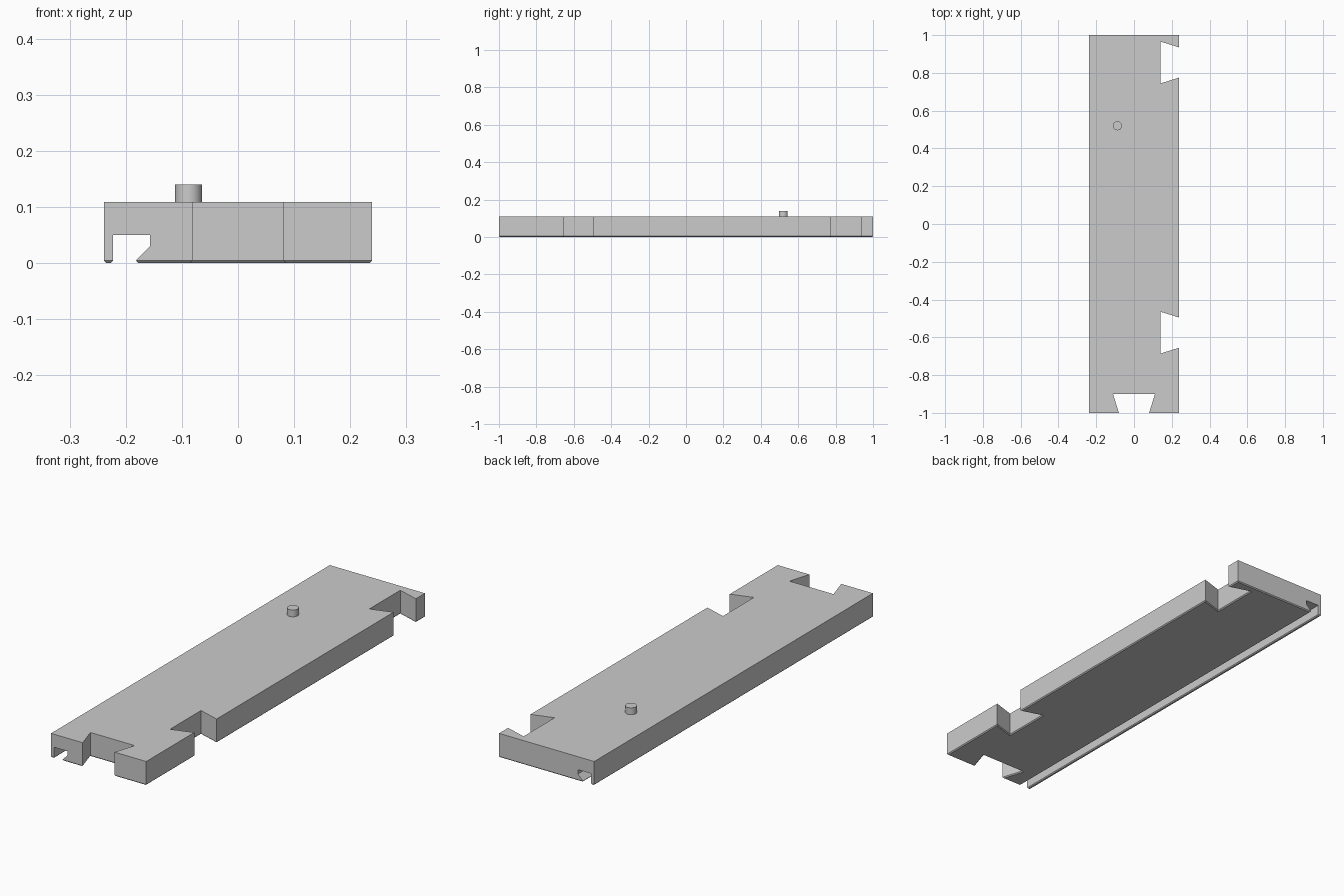
import bpy, bmesh, math
from mathutils import Vector

cube = bpy.data.objects.get("Cube")
if cube:
    bpy.data.objects.remove(cube, do_unlink=True)

W, L, H, CHAMFER = 0.239, 1.0, 0.109, 0.0045

grey = bpy.data.materials.new("light_grey")
grey.use_nodes = True
colour = (0.6, 0.6, 0.6, 1)
grey.diffuse_color = colour
grey.node_tree.nodes["Principled BSDF"].inputs["Base Color"].default_value = colour


def prism(name, points, offset, chamfer=0):
    """Extrude a flat outline along offset, optionally chamfering its base."""
    bm = bmesh.new()
    base = bm.faces.new([bm.verts.new(p) for p in points])
    out = bmesh.ops.extrude_face_region(bm, geom=[base], use_keep_orig=True)
    top = [v for v in out["geom"] if isinstance(v, bmesh.types.BMVert)]
    bmesh.ops.translate(bm, verts=top, vec=Vector(offset))
    bmesh.ops.recalc_face_normals(bm, faces=bm.faces)
    if chamfer:
        edges = [e for e in bm.edges if all(v.co.z < 1e-5 for v in e.verts)]
        bmesh.ops.bevel(bm, geom=edges, offset=chamfer, segments=1,
                        affect='EDGES', profile=0.5)
    mesh = bpy.data.meshes.new(name)
    bm.to_mesh(mesh)
    bm.free()
    mesh.materials.append(grey)
    obj = bpy.data.objects.new(name, mesh)
    bpy.context.collection.objects.link(obj)
    return obj


def dovetail(y):
    """Dovetail notch in the long side, from front to back."""
    return [(W, y - 0.08), (W - 0.1, y - 0.111), (W - 0.1, y + 0.111), (W, y + 0.08)]


# Plate outline with one end notch and two side notches
outline = [(-W, -L), (-0.08, -L), (-0.111, -L + 0.1), (0.111, -L + 0.1),
           (0.08, -L), (W, -L)]
outline += dovetail(-0.575) + dovetail(0.855) + [(W, L), (-W, L)]
plate = prism("plate", [(x, y, 0) for x, y in outline], (0, 0, H), CHAMFER)

# Undercut groove along the whole underside
groove = [(-0.223, 0.05), (-0.157, 0.05), (-0.157, 0.03), (-0.182, 0.005),
          (-0.178, 0), (-0.178, -0.02), (-0.227, -0.02), (-0.227, 0), (-0.223, 0.004)]
cutter = prism("groove_cutter", [(x, -1.1, z) for x, z in groove], (0, 2.2, 0))
cutter.hide_render = True
cutter.hide_viewport = True

cut = plate.modifiers.new("groove", 'BOOLEAN')
cut.operation = 'DIFFERENCE'
cut.solver = 'EXACT'
cut.object = cutter

# Locating peg on top
bpy.ops.mesh.primitive_cylinder_add(vertices=32, radius=0.024, depth=0.04,
                                    location=(-0.088, 0.52, 0.12))
peg = bpy.context.object
peg.name = "locating_peg"
peg.data.materials.append(grey)
bpy.ops.object.shade_smooth_by_angle(angle=math.radians(35))
